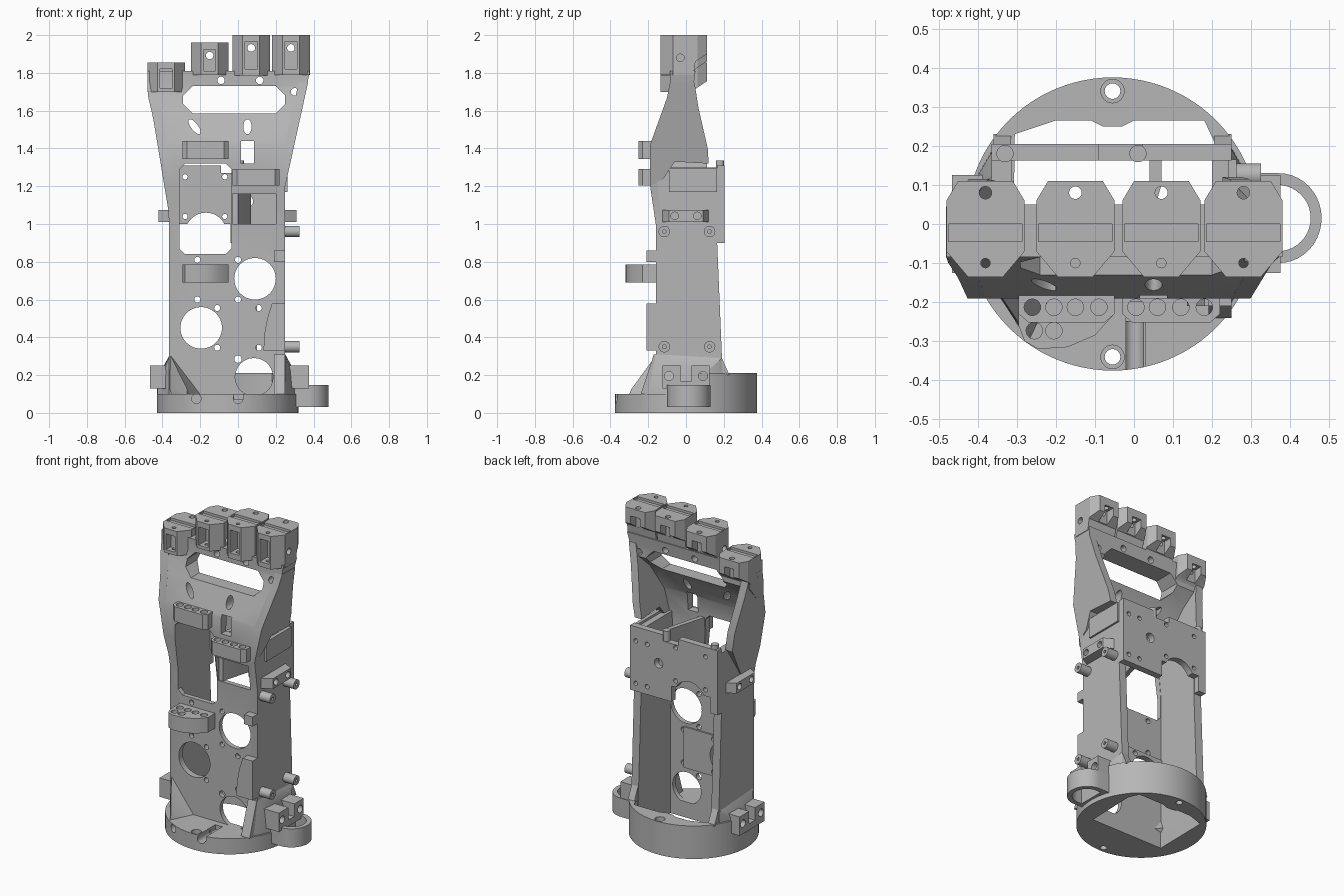
import bpy, bmesh
from math import cos, sin, pi

if "Cube" in bpy.data.objects:
    bpy.data.objects.remove(bpy.data.objects["Cube"])

grey = bpy.data.materials.new("light_grey_plastic")
grey.use_nodes = True
GREY = (0.47, 0.47, 0.47, 1)
grey.diffuse_color = GREY
grey.node_tree.nodes["Principled BSDF"].inputs["Base Color"].default_value = GREY
parts = []


def finish(name, bm):
    bmesh.ops.recalc_face_normals(bm, faces=bm.faces)
    me = bpy.data.meshes.new(name)
    bm.to_mesh(me)
    bm.free()
    me.materials.append(grey)
    ob = bpy.data.objects.new(name, me)
    bpy.context.scene.collection.objects.link(ob)
    parts.append(ob)
    return ob


def loft(name, rings):
    bm = bmesh.new()
    rows = [[bm.verts.new(p) for p in ring] for ring in rings]
    n = len(rows[0])
    for a, b in zip(rows, rows[1:]):
        for i in range(n):
            bm.faces.new((a[i], a[(i + 1) % n], b[(i + 1) % n], b[i]))
    bm.faces.new(rows[0])
    bm.faces.new(rows[-1])
    return finish(name, bm)


def prism(name, pts, axis, a, b):
    put = {"x": lambda u, v, t: (t, u, v), "y": lambda u, v, t: (u, t, v),
           "z": lambda u, v, t: (u, v, t)}[axis]
    return loft(name, [[put(u, v, t) for u, v in pts] for t in (a, b)])


def rect(u0, u1, v0, v1, c=0.0):
    if not c:
        return [(u0, v0), (u1, v0), (u1, v1), (u0, v1)]
    return [(u0 + c, v0), (u1 - c, v0), (u1, v0 + c), (u1, v1 - c),
            (u1 - c, v1), (u0 + c, v1), (u0, v1 - c), (u0, v0 + c)]


def disc(u, v, r, n=32):
    return [(u + r * cos(2 * pi * i / n), v + r * sin(2 * pi * i / n)) for i in range(n)]


def hull(name, pts):
    bm = bmesh.new()
    for p in pts:
        bm.verts.new(p)
    bmesh.ops.convex_hull(bm, input=bm.verts)
    return finish(name, bm)


def carve(ob, outlines, axis, a, b, op="DIFFERENCE"):
    # cut prisms out of a part, then drop the cutters
    cutters = [prism("cutter", o, axis, a, b) for o in outlines]
    for c in cutters:
        c.hide_render = True
        m = ob.modifiers.new("cut", "BOOLEAN")
        m.operation, m.object, m.solver = op, c, "EXACT"
    bpy.context.view_layer.update()
    deps = bpy.context.evaluated_depsgraph_get()
    me = bpy.data.meshes.new_from_object(ob.evaluated_get(deps))
    ob.modifiers.clear()
    ob.data = me
    for c in cutters:
        parts.remove(c)
        bpy.data.objects.remove(c)


# Round base: tall at the back, low shelf at the front
base = prism("base_ring", disc(-0.055, 0, 0.375, 96), "z", 0, 0.21)
carve(base, [rect(-0.6, 0.6, -0.5, 0.03)], "z", 0.1, 0.4)
opening = [(-0.31, -0.13), (0.2, -0.13), (0.21, 0.2), (0.18, 0.265), (0, 0.265),
           (-0.03, 0.25), (-0.08, 0.25), (-0.11, 0.265), (-0.2, 0.265), (-0.305, 0.23)]
carve(base, [opening] + [disc(-0.055, y, 0.02) for y in (-0.34, 0.34)], "z", -0.1, 0.4)
carve(base, [disc(-0.055, 0.34, 0.03)], "z", 0.17, 0.4)
carve(base, [disc(-0.055, -0.34, 0.03)], "z", 0.07, 0.4)
carve(base, [disc(x, 0.075, 0.025) for x in (-0.22, 0)], "y", -0.5, -0.25)
carve(base, [rect(-0.02, 0.03, -0.5, -0.2)], "z", 0.07, 0.4)

# Sloped gussets between base and body
hull("gusset_right_side", [(-0.36, -0.16, 0.31), (-0.36, 0.19, 0.29), (-0.345, 0.19, 0.29),
                           (-0.425, -0.06, 0.15), (-0.42, 0.09, 0.2), (-0.425, -0.06, 0.08),
                           (-0.345, 0.22, 0.2), (-0.345, 0.19, 0.1), (-0.345, -0.15, 0.08)])
hull("gusset_right_front", [(-0.36, -0.155, 0.31), (-0.2, -0.155, 0.1), (-0.27, -0.3, 0.1),
                            (-0.27, -0.29, 0.125), (-0.42, -0.07, 0.15), (-0.36, -0.14, 0.08)])
hull("gusset_left", [(0.25, -0.16, 0.31), (0.25, 0.19, 0.29), (0.235, 0.22, 0.2),
                     (0.31, -0.08, 0.12), (0.31, 0.09, 0.2), (0.31, -0.08, 0.08),
                     (0.25, -0.2, 0.1), (0.25, 0.19, 0.1)])
hull("front_fin", [(x, y, z) for x in (0.19, 0.25)
                   for y, z in ((-0.15, 0.31), (-0.17, 0.31), (-0.24, 0.1), (-0.15, 0.1))])
for name, x in (("left", 0.205), ("right", -0.36)):
    hull("back_fin_" + name, [(x + d, y, z) for d in (0, 0.045)
                              for y, z in ((0.17, 0.29), (0.19, 0.29), (0.23, 0.2), (0.17, 0.2))])

# Front wall rising into the leaning palm: z, x range, y range
sections = [(0.08, -0.365, 0.25, -0.16, -0.13), (1.0, -0.365, 0.25, -0.16, -0.13),
            (1.2, -0.375, 0.25, -0.19, -0.15), (1.42, -0.42, 0.298, -0.19, -0.135),
            (1.585, -0.455, 0.333, -0.13, -0.045), (1.67, -0.475, 0.352, -0.1, 0.04),
            (1.73, -0.48, 0.365, -0.085, 0.04), (1.81, -0.48, 0.38, -0.085, 0.05)]
front = loft("front_wall", [[(a, c, z), (b, c, z), (b, d, z), (a, d, z)]
                            for z, a, b, c, d in sections])
holes = [rect(-0.29, 0.25, 1.585, 1.73, 0.05), disc(0.09, 0.71, 0.11, 48),
         disc(-0.195, 0.45, 0.11, 48), disc(0.085, 0.19, 0.1, 48),
         rect(-0.31, -0.035, 0.84, 1.32, 0.03), rect(-0.03, 0.2, 1.0, 1.16),
         rect(0.015, 0.085, 1.32, 1.44)]
holes += [disc(x, z, 0.016, 16) for x in (-0.215, 0) for z in (0.6, 0.81)]
holes += [disc(x, z, 0.016, 16) for x in (-0.11, 0.11) for z in (0.345, 0.555)]
holes += [disc(x, z, 0.02, 16) for x, z in ((-0.09, 1.76), (0.115, 1.76), (0.3, 1.7), (0, 0.285))]
for x, lean in ((-0.23, -0.6), (0.05, 0)):
    holes.append([(x + u + lean * v * 1.8, 1.515 + v * 1.8) for u, v in disc(0, 0, 0.022, 24)])
carve(front, holes, "y", -0.5, 0.3)
inner = prism("inner_servo_frame", rect(-0.31, 0.1, 0.32, 0.58), "y", -0.131, -0.12)
carve(inner, [disc(-0.195, 0.45, 0.11, 48)] + [disc(-0.11, z, 0.016, 16) for z in (0.345, 0.555)],
      "y", -0.3, 0)

# Side walls of the body
side = [(-0.155, 0.08), (0.19, 0.08), (0.19, 0.3), (0.165, 0.9), (0.17, 1.28), (-0.16, 1.28),
        (-0.16, 1.0)]
prism("side_wall_left", side, "x", 0.2, 0.25)
prism("side_wall_right", side, "x", -0.365, -0.312)
prism("raised_side_plate", rect(-0.09, 0.165, 1.17, 1.295), "x", 0.24, 0.262)

# Back plate with a round bite and screw holes, plus slanted inner rib
back = prism("back_plate", rect(-0.365, 0.25, 0.9, 1.31), "y", 0.163, 0.205)
carve(back, [disc(-0.17, 0.95, 0.11, 48), rect(-0.315, -0.04, 0.8, 1.0),
             disc(0.05, 1.12, 0.03), rect(-0.09, 0.02, 1.27, 1.4)]
      + [disc(x, z, 0.014, 16) for x in (-0.28, -0.07) for z in (1.04, 1.25)]
      + [disc(x, z, 0.014, 16) for x in (0.13, 0.21) for z in (0.95, 1.22)], "y", 0, 0.4)
prism("inner_rib", [(-0.03, -0.15), (0.0, -0.15), (0.07, 0.1), (0.07, 0.17), (0.04, 0.17),
                    (0.04, 0.1)], "z", 1.0, 1.3)
for i, x in enumerate((-0.33, 0.01)):
    prism(f"back_boss_{i}", disc(x, 0.18, 0.022), "z", 1.2, 1.335)

# Flared palm flanges: each is a flat plate leaning outwards
edge = [(-0.19, 1.2), (-0.19, 1.42), (-0.1, 1.67), (-0.085, 1.75), (0.045, 1.75),
        (0.065, 1.62), (0.115, 1.4)]
flanges = (("flange_left", lambda z: 0.25 + 0.22 * (z - 1.2), -0.05,
            [(0.12, 1.32), (-0.06, 1.33), (-0.12, 1.24)]),
           ("flange_right", lambda z: -0.365 - 0.165 * (z - 1.05), 0.05,
            [(0.11, 1.28), (-0.04, 1.05), (-0.165, 1.05)]))
for name, at, thick, tail in flanges:
    loft(name, [[(at(z) + d, y, z) for y, z in edge + tail] for d in (0, thick)])


# Knuckle blocks along the top of the palm
def knuckle(i, x, top, drop):
    shape = [(-0.135, 0), (0.11, 0), (0.11, -0.1), (0.05, -0.14), (0.04, -drop), (-0.135, -drop)]
    k = prism(f"knuckle_{i}", [(y, top + z) for y, z in shape], "x", x - 0.12, x + 0.12)
    outline = [(0.07, 0.11), (0.1, 0.06), (0.1, -0.07), (0.045, -0.135)]
    ring = [(x + u, v) for u, v in outline] + [(x - u, v) for u, v in reversed(outline)]
    carve(k, [ring], "z", 1, 3, "INTERSECT")
    carve(k, [rect(x - 0.094, x + 0.094, -0.045, 0)], "z", top - 0.015, 3)
    carve(k, [rect(x - 0.032, x + 0.032, top - min(0.18, drop - 0.02), top - 0.035)],
          "y", -0.3, -0.06)
    carve(k, [rect(x - 0.032, x + 0.032, top - 0.3, top - 0.05)], "y", 0.055, 0.3)
    carve(k, [disc(x, top - 0.068, 0.02)], "y", -0.4, 0.4)
    carve(k, [disc(x, 0.08, 0.016)], "z", 1, 3)
    carve(k, [disc(x, -0.1, 0.012)], "z", 1, 3)
    carve(k, [disc(-0.03, top - 0.12, 0.02, 16)], "x", -1, 1)


for i, (x, top, drop) in enumerate(((-0.38, 1.855, 0.155), (-0.15, 1.96, 0.17),
                                    (0.07, 2.0, 0.215), (0.28, 2.0, 0.21))):
    knuckle(i, x, top, drop)


# Tendon guides on the front
def guide(name, x0, x1, z0, z1, hole_x):
    g = prism(name, [(x0, -0.16), (x0, -0.23), (x0 + 0.025, -0.252), (x1 - 0.025, -0.252),
                     (x1, -0.23), (x1, -0.16)], "z", z0, z1)
    carve(g, [disc(x, -0.213, 0.021, 24) for x in hole_x], "z", 0, 3)


guide("upper_guide", -0.295, -0.05, 1.345, 1.44, (-0.26, -0.205, -0.15, -0.09))
guide("middle_guide", -0.03, 0.22, 1.205, 1.29, (0.005, 0.06, 0.12, 0.18))
lower = prism("lower_guide", [(-0.295, -0.15), (-0.295, -0.26), (-0.28, -0.3), (-0.245, -0.32),
                              (-0.17, -0.315), (-0.1, -0.285), (-0.05, -0.23), (-0.05, -0.15)],
              "z", 0.69, 0.785)
carve(lower, [disc(x, y, 0.021, 24) for x, y in ((-0.255, -0.273), (-0.205, -0.273), (-0.26, -0.213),
                                                 (-0.205, -0.213), (-0.15, -0.213), (-0.09, -0.213))],
      "z", 0, 3)
prism("front_corner_block", [(0.135, 0.33), (0.25, 0.33), (0.25, 0.58), (0.18, 0.58), (0.155, 0.5),
                             (0.14, 0.42)], "y", -0.21, -0.15)
prism("front_corner_tab", rect(0.19, 0.25, 0.8, 0.86), "y", -0.21, -0.15)

# Pegs, side brackets and base brackets
for y in (-0.115, 0.125):
    for z in (0.35, 0.96):
        peg = prism("side_peg", disc(y, z, 0.03), "x", 0.24, 0.325)
        carve(peg, [disc(y, z, 0.01, 12)], "x", 0.3, 0.4)
for name, face, out in (("left", 0.24, 0.31), ("right", -0.355, -0.42)):
    bracket = prism("side_bracket_" + name, [(face, -0.13), (out, -0.09), (out, 0.09), (face, 0.125)],
                    "z", 1.01, 1.075)
    carve(bracket, [disc(y, 1.043, 0.02, 16) for y in (-0.06, 0.06)], "x", -1, 1)
for name, face, out in (("left", 0.25, 0.375), ("right", -0.36, -0.465)):
    bracket = prism("base_bracket_" + name, rect(-0.125, 0.125, 0.13, 0.25), "x", face, out)
    carve(bracket, [disc(y, 0.195, 0.024, 16) for y in (-0.09, 0.09)], "x", -1, 1)
    carve(bracket, [rect(-0.03, 0.03, 0.17, 0.3)], "x", -1, 1)


# Cable loop on the side of the base
def u_shape(y0, y1, end, r, start):
    mid, h = (y0 + y1) / 2, (y1 - y0) / 2
    arc = [(end - r + r * sin(pi * i / 20), mid - h * cos(pi * i / 20)) for i in range(21)]
    return [(start, y0)] + arc + [(start, y1)]


loop = prism("cable_loop", u_shape(-0.1, 0.13, 0.48, 0.11, 0.26), "z", 0.03, 0.148)
carve(loop, [u_shape(-0.07, 0.1, 0.452, 0.085, 0.335)], "z", -1, 1)

# Shading: smooth rounds, crisp edges
for ob in bpy.context.view_layer.objects:
    ob.select_set(ob in parts)
bpy.context.view_layer.objects.active = parts[0]
bpy.ops.object.shade_smooth_by_angle()
